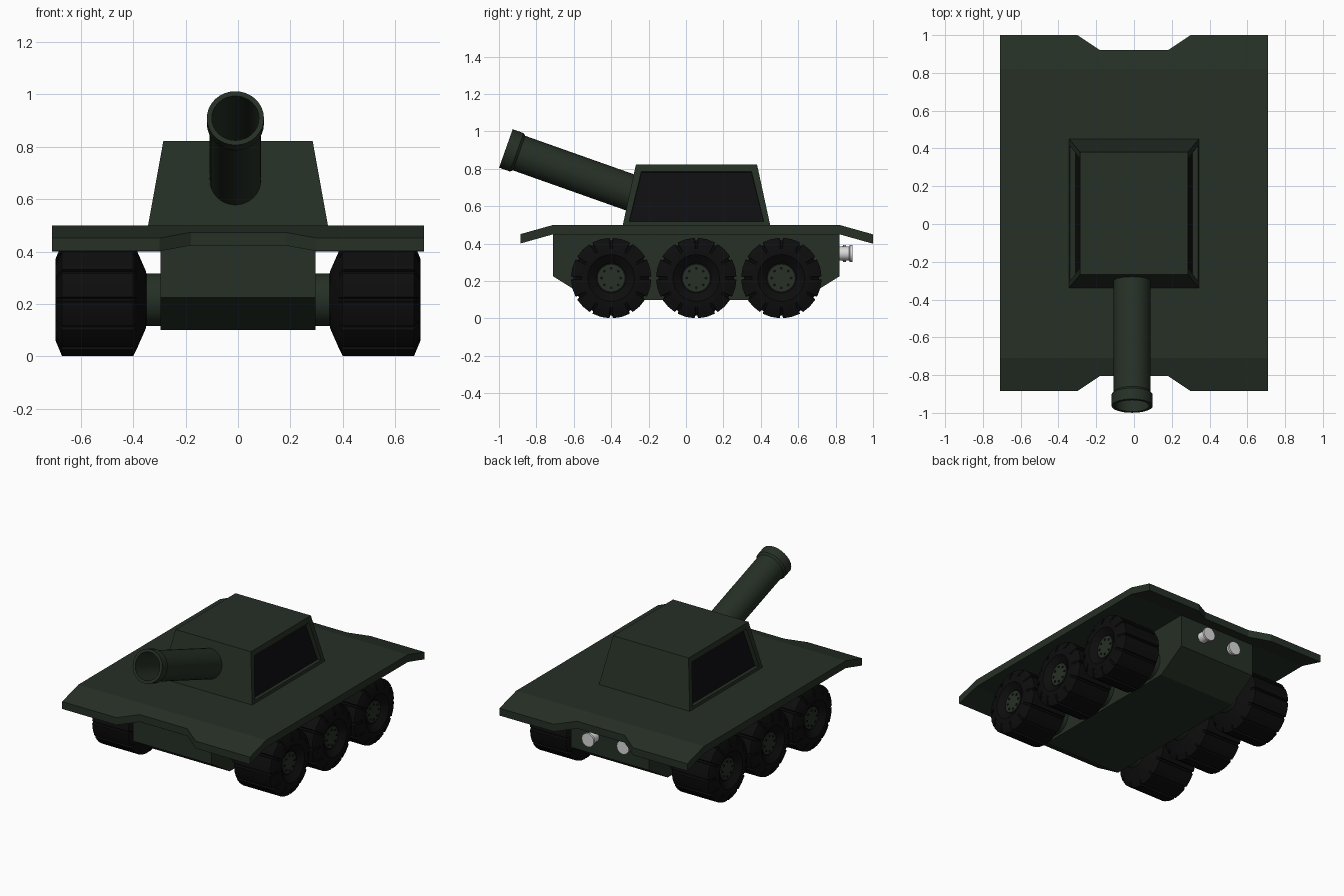
import bpy, bmesh, math
from mathutils import Vector

if "Cube" in bpy.data.objects:
    bpy.data.objects.remove(bpy.data.objects["Cube"])


def material(name, rgb):
    m = bpy.data.materials.new(name)
    m.diffuse_color = (*rgb, 1)
    m.use_nodes = True
    m.node_tree.nodes["Principled BSDF"].inputs["Base Color"].default_value = m.diffuse_color
    return m


GREEN = material("army_green", (0.019, 0.029, 0.019))
RUBBER = material("black_rubber", (0.004, 0.004, 0.004))
GLASS = material("dark_glass", (0.005, 0.005, 0.006))
STEEL = material("pale_steel", (0.7, 0.7, 0.7))


def finish(name, bm, mats, smooth=False):
    bmesh.ops.recalc_face_normals(bm, faces=bm.faces)
    me = bpy.data.meshes.new(name)
    bm.to_mesh(me)
    bm.free()
    ob = bpy.data.objects.new(name, me)
    bpy.context.collection.objects.link(ob)
    for m in mats:
        me.materials.append(m)
    if smooth:
        bpy.ops.object.select_all(action='DESELECT')
        ob.select_set(True)
        bpy.context.view_layer.objects.active = ob
        bpy.ops.object.shade_smooth_by_angle(angle=math.radians(30))
    return ob


def lathe(bm, profile, origin, axis, angles, groove=None):
    """Revolve (distance along axis, radius) points; closes both ends."""
    rot = Vector((0, 0, 1)).rotation_difference(Vector(axis))
    rings = []
    for t, r in profile:
        ring = []
        for i, a in enumerate(angles):
            rr = groove(i, r) if groove else r
            p = Vector((rr * math.cos(a), rr * math.sin(a), t))
            ring.append(bm.verts.new(Vector(origin) + rot @ p))
        rings.append(ring)
    n = len(angles)
    for a, b in zip(rings, rings[1:]):
        for i in range(n):
            j = (i + 1) % n
            bm.faces.new((a[i], a[j], b[j], b[i]))
    bm.faces.new(rings[0])
    bm.faces.new(rings[-1])


def circle(n):
    return [2 * math.pi * i / n for i in range(n)]


def turned(name, profile, origin, axis, mat, n=32):
    bm = bmesh.new()
    lathe(bm, profile, origin, axis, circle(n))
    return finish(name, bm, [mat], True)


# Hull: side profile extruded across x
bm = bmesh.new()
side = [(-0.71, 0.47), (-0.71, 0.225), (-0.51, 0.1), (0.62, 0.1), (0.82, 0.225), (0.82, 0.47)]
face = bm.faces.new([bm.verts.new((-0.295, y, z)) for y, z in side])
ext = bmesh.ops.extrude_face_region(bm, geom=[face])
bmesh.ops.translate(bm, vec=(0.59, 0, 0), verts=[v for v in ext["geom"] if isinstance(v, bmesh.types.BMVert)])
finish("hull", bm, [GREEN])

# Deck: plate with drooping ends and a notch front and back
bm = bmesh.new()
grid = []
for x in (-0.71, -0.3, -0.18, 0.18, 0.3, 0.71):
    cut = 0.08 if abs(x) < 0.2 else 0
    col = []
    for y in (-0.885 + cut, -0.71, 0.82, 1.0 - cut):
        z = 0.5 - 0.28 * max(0, -0.71 - y, y - 0.82)
        col.append(bm.verts.new((x, y, z)))
    grid.append(col)
for a, b in zip(grid, grid[1:]):
    for i in range(3):
        bm.faces.new((a[i], b[i], b[i + 1], a[i + 1]))
ext = bmesh.ops.extrude_face_region(bm, geom=bm.faces[:], use_keep_orig=True)
bmesh.ops.translate(bm, vec=(0, 0, -0.05), verts=[v for v in ext["geom"] if isinstance(v, bmesh.types.BMVert)])
finish("deck", bm, [GREEN])

# Turret: tapered box with recessed side windows
bm = bmesh.new()
bmesh.ops.create_cube(bm, size=2)
for v in bm.verts:
    top = v.co.z > 0
    v.co = (v.co.x * (0.285 if top else 0.345),
            (0.38 if top else 0.452) if v.co.y > 0 else (-0.268 if top else -0.34),
            0.822 if top else 0.49)
bm.normal_update()
windows = [f for f in bm.faces if abs(f.normal.x) > 0.7]
bmesh.ops.inset_individual(bm, faces=windows, thickness=0.047)
bmesh.ops.inset_individual(bm, faces=windows, thickness=0.001, depth=-0.03)
for f in windows:
    f.material_index = 1
finish("turret", bm, [GREEN, GLASS])

# Gun barrel: hollow tube with a muzzle collar, raised toward the front
tilt = math.radians(19.5)
back = (0, math.cos(tilt), -math.sin(tilt))
turned("gun_barrel", [(0.55, 0.088), (0, 0.09), (0, 0.109), (0.062, 0.109), (0.075, 0.098), (0.8, 0.098)],
       (-0.01, -0.963, 0.909), back, GREEN)

# Wheels: twelve tread blocks, separated by narrow grooves
tread_angles = []
for k in range(12):
    for d in (-12.5, 0, 12.5, 13.5, 16.5):
        tread_angles.append(math.radians(30 * k + 15 + d))


def groove(i, r):
    return r - 0.014 if i % 5 >= 3 and r > 0.2 else r


tire = [(0.35, 0.1), (0.352, 0.11), (0.385, 0.185), (0.4, 0.215), (0.672, 0.215),
        (0.697, 0.155), (0.697, 0.125), (0.665, 0.08), (0.665, 0.07)]
for s, label in ((-1, "left"), (1, "right")):
    for y, place in ((-0.4, "front"), (0.055, "middle"), (0.51, "rear")):
        at = (0, y, 0.216)
        axis = (s, 0, 0)
        tag = f"_{place}_{label}"
        bm = bmesh.new()
        lathe(bm, tire, at, axis, tread_angles, groove)
        finish("tire" + tag, bm, [RUBBER], True)
        turned("axle" + tag, [(0.28, 0.1), (0.36, 0.1)], at, axis, GREEN, 24)
        turned("hub" + tag, [(0.655, 0.072), (0.67, 0.072)], at, axis, GREEN, 24)
        # Wheel bolts in a ring
        bm = bmesh.new()
        for a in circle(8):
            lathe(bm, [(0.668, 0.008), (0.674, 0.008)],
                  (0, y + 0.052 * math.cos(a), 0.216 + 0.052 * math.sin(a)), axis, circle(6))
        finish("bolts" + tag, bm, [RUBBER])

# Exhaust pipes with flared lips, one longer than the other
for x, end, label in ((0.12, 0.89, "right"), (-0.12, 0.855, "left")):
    turned("exhaust_" + label, [(0.8, 0.037), (end - 0.018, 0.037), (end - 0.014, 0.046), (end, 0.046)],
           (x, 0, 0.347), (0, 1, 0), STEEL, 16)
